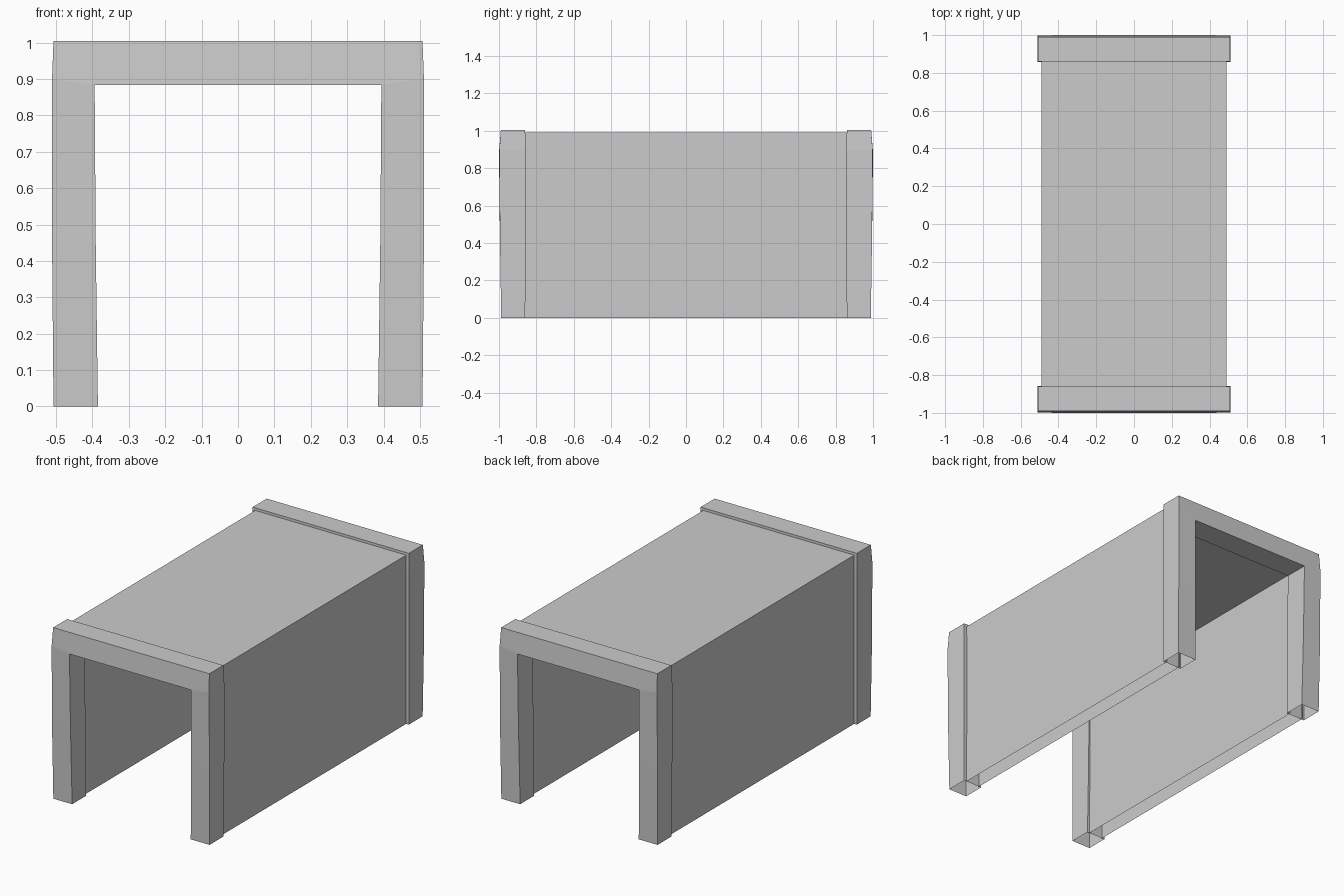
import bpy

if "Cube" in bpy.data.objects:
    bpy.data.objects.remove(bpy.data.objects["Cube"])

grey = bpy.data.materials.new("light grey")
grey.diffuse_color = (0.6, 0.6, 0.6, 1)
grey.use_nodes = True
grey.node_tree.nodes["Principled BSDF"].inputs["Base Color"].default_value = grey.diffuse_color


def make_object(name, verts, faces):
    mesh = bpy.data.meshes.new(name)
    mesh.from_pydata(verts, [], faces)
    mesh.materials.append(grey)
    obj = bpy.data.objects.new(name, mesh)
    bpy.context.collection.objects.link(obj)
    return obj


def arch(name, outer, inner, y_sign=1):
    """Hollow arch, open underneath. Half profiles run from foot to top as
    (x, z, outside y, inside y) and are mirrored across x."""
    no, ni = len(outer), len(inner)
    out = outer + [(-x, z, a, b) for x, z, a, b in reversed(outer)]
    inn = inner + [(-x, z, a, b) for x, z, a, b in reversed(inner)]
    pts = out + inn
    n, base = len(pts), len(out)
    verts = [(x, y_sign * a, z) for x, z, a, b in pts]
    verts += [(x, y_sign * b, z) for x, z, a, b in pts]

    # End faces: leg quads, corner triangles and the beam
    ends = []
    for i in range(ni - 1):
        ends.append((i, i + 1, base + i + 1, base + i))
        j, k = 2 * no - 1 - i, base + 2 * ni - 1 - i
        ends.append((k, k - 1, j - 1, j))
    ends.append((ni - 1, no - 1, base + ni - 1))
    ends.append((no, 2 * no - ni, base + ni))
    ends.append((no - 1, no, base + ni, base + ni - 1))
    faces = [f if y_sign < 0 else f[::-1] for f in ends]
    faces += [tuple(v + n for v in (f[::-1] if y_sign < 0 else f)) for f in ends]

    # Outer and inner skins
    for start, count, flip in ((0, 2 * no, False), (base, 2 * ni, True)):
        for i in range(start, start + count - 1):
            f = (i, i + n, i + n + 1, i + 1)
            faces.append(f if flip != (y_sign < 0) else f[::-1])
    return make_object(name, verts, faces)


# Slightly bulging frames at both ends
frame_outer = [(0.507, 0, 0.988, 0.86), (0.511, 0.45, 0.995, 0.857),
               (0.511, 0.90, 0.998, 0.857), (0.507, 1.005, 0.99, 0.86)]
frame_inner = [(0.385, 0, 0.988, 0.86), (0.391, 0.45, 0.995, 0.857),
               (0.394, 0.884, 1.0, 0.857)]
arch("front_frame", frame_outer, frame_inner, -1)
arch("back_frame", frame_outer, frame_inner, 1)

# Long double-walled tunnel between the frames, open at its ends and underside
L = 0.87
for name, x, z, inward in (("tunnel_outer_skin", 0.49, 0.99, False),
                           ("tunnel_inner_skin", 0.40, 0.892, True)):
    path = [(x, 0), (x, z), (-x, z), (-x, 0)]
    verts = [(px, y, pz) for y in (-L, L) for px, pz in path]
    faces = [(i, i + 4, i + 5, i + 1) for i in range(3)]
    make_object(name, verts, [f[::-1] if inward else f for f in faces])
